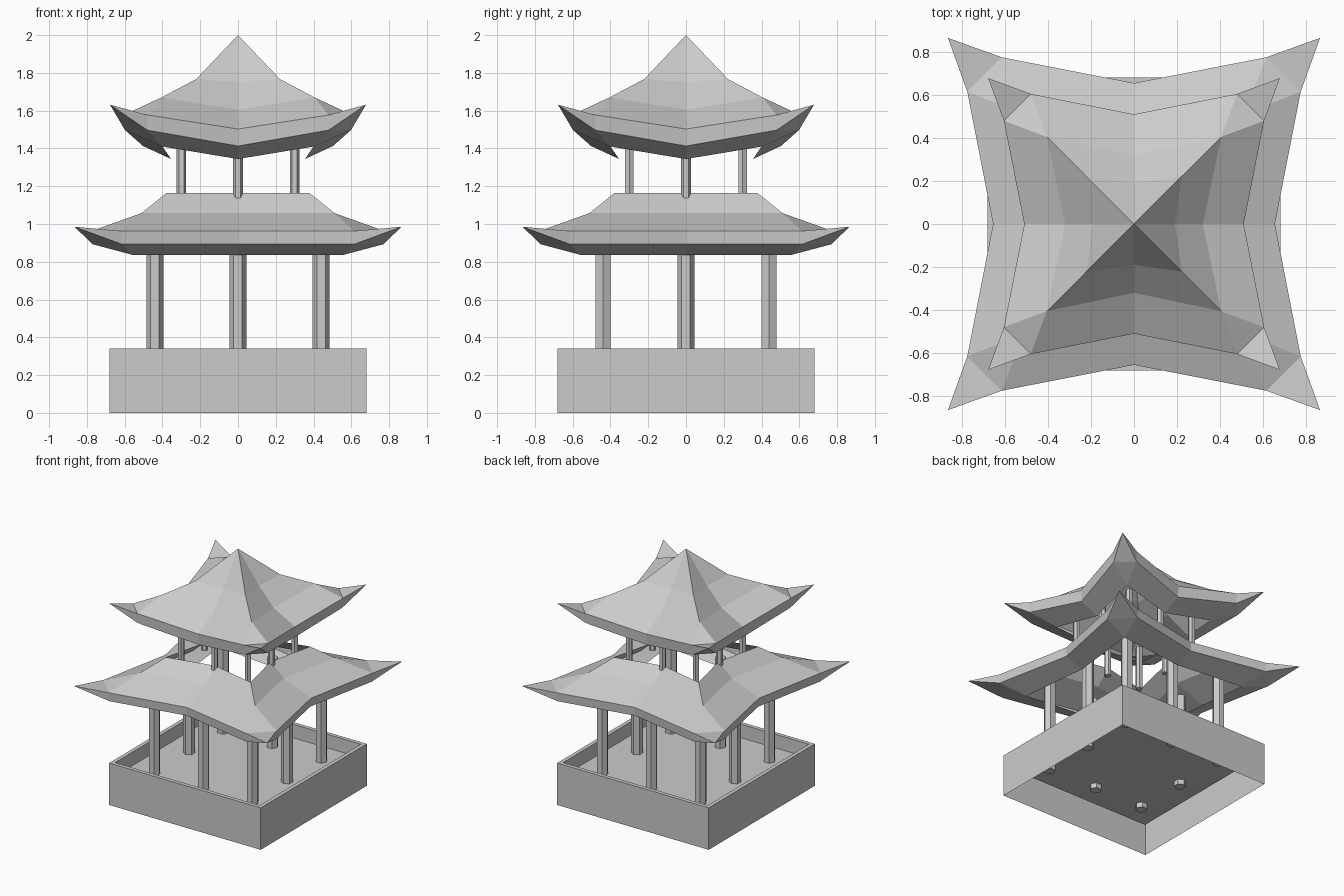
import bpy, bmesh, math
from mathutils import Vector, Matrix

if "Cube" in bpy.data.objects:
    bpy.data.objects.remove(bpy.data.objects["Cube"])


def finish(name, bm):
    bmesh.ops.remove_doubles(bm, verts=bm.verts, dist=0.0005)
    bmesh.ops.recalc_face_normals(bm, faces=bm.faces)
    me = bpy.data.meshes.new(name)
    bm.to_mesh(me)
    bm.free()
    ob = bpy.data.objects.new(name, me)
    bpy.context.collection.objects.link(ob)
    return ob


# Base: open-bottomed box with a sunken floor inside a thin rim
bm = bmesh.new()
bmesh.ops.create_cube(bm, size=1, matrix=Matrix.Translation((0, 0, 0.17))
                      @ Matrix.Diagonal((1.36, 1.36, 0.34, 1)))
bm.faces.ensure_lookup_table()
bottom = [f for f in bm.faces if f.calc_center_median().z < 0.01]
top = [f for f in bm.faces if f.calc_center_median().z > 0.33]
bmesh.ops.inset_region(bm, faces=top, thickness=0.045)
for f in bmesh.ops.extrude_face_region(bm, geom=top)["geom"]:
    if isinstance(f, bmesh.types.BMVert):
        f.co.z = 0.23
bmesh.ops.delete(bm, geom=[f for f in top if f.is_valid], context="FACES_ONLY")
bmesh.ops.delete(bm, geom=bottom, context="FACES_ONLY")
finish("base", bm)


# Columns: eight hexagonal posts around a square
def columns(name, spread, radius, z0, z1):
    for i in (-1, 0, 1):
        for j in (-1, 0, 1):
            if i == j == 0:
                continue
            turn = math.radians(90) if j == 0 else 0
            bm = bmesh.new()
            vs = []
            for k in range(6):
                a = turn + k * math.pi / 3
                vs.append(bm.verts.new((spread * i + radius * math.cos(a),
                                        spread * j + radius * math.sin(a), z0)))
            ext = bmesh.ops.extrude_face_region(bm, geom=[bm.faces.new(vs)])
            bm.faces.new(vs) if not bm.faces.get(vs) else None
            for v in ext["geom"]:
                if isinstance(v, bmesh.types.BMVert):
                    v.co.z = z1
            finish(f"{name}_{i + 1}{j + 1}", bm)


columns("lower_column", 0.44, 0.045, 0.19, 0.95)
columns("upper_column", 0.30, 0.026, 1.10, 1.45)


# Roof: one eighth of a swept roof, mirrored and turned around the z axis.
# rings: (corner offset, corner z, mid offset, mid z) from the top down
# eave/under: (mid offset, mid z, near x, near offset, near z)
def roof(name, rings, eave, under, tip, lip):
    bm = bmesh.new()

    def ring(c, cz, m, mz):
        return Vector((0, -m, mz)), Vector((c, -c, cz))

    def edge(m, mz, nx, no, nz):
        d = (nx + no) / 2
        return Vector((0, -m, mz)), Vector((nx, -no, nz)), Vector((d, -d, nz))

    rs = [ring(*r) for r in rings]
    m1, n1, d1 = edge(*eave)
    m2, n2, d2 = edge(*under)
    m3, c3 = ring(*lip)
    t = Vector((tip[0], -tip[0], tip[1]))
    mb, cb = rs[-1]
    polys = [(a[0], a[1], b[1], b[0]) for a, b in zip(rs, rs[1:])]
    polys += [(mb, cb, n1, m1), (cb, d1, n1), (n1, d1, t),    # upper slope
              (m1, n1, n2, m2), (n1, t, n2),                  # fascia
              (m2, n2, c3, m3), (n2, d2, c3), (n2, t, d2)]    # underside
    for q in range(4):
        rot = Matrix.Rotation(q * math.pi / 2, 3, "Z")
        for s in (1, -1):
            flip = Matrix.Diagonal((s, 1, 1))
            for p in polys:
                pts = []
                for co in p:
                    if not any((co - o).length < 1e-5 for o in pts):
                        pts.append(co)
                bm.faces.new([bm.verts.new(rot @ (flip @ co)) for co in pts])
    finish(name, bm)


roof("lower_roof",
     [(0.38, 1.163, 0.293, 1.163), (0.51, 1.058, 0.41, 1.058)],
     (0.655, 0.963, 0.615, 0.775, 0.963),
     (0.648, 0.893, 0.615, 0.770, 0.893),
     (0.865, 0.985), (0.56, 0.837, 0.50, 0.837))

roof("upper_roof",
     [(0, 2.0, 0, 2.0), (0.222, 1.767, 0.19, 1.75), (0.405, 1.67, 0.32, 1.605)],
     (0.51, 1.503, 0.48, 0.605, 1.577),
     (0.503, 1.413, 0.48, 0.598, 1.497),
     (0.678, 1.632), (0.40, 1.41, 0.354, 1.344))
